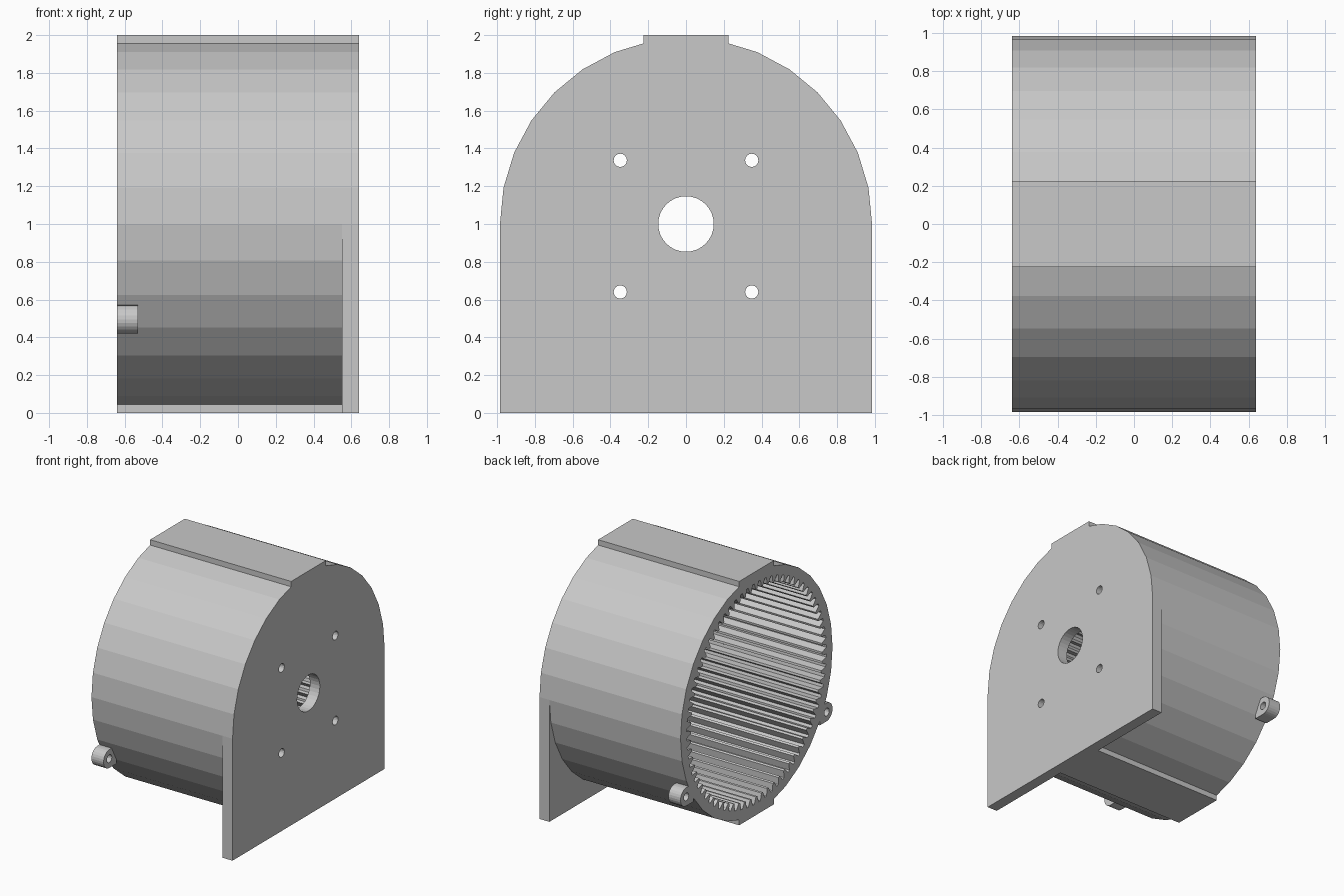
import bpy
import bmesh
from math import sin, cos, pi, radians

cube = bpy.data.objects.get("Cube")
if cube:
    bpy.data.objects.remove(cube, do_unlink=True)

GREY = (0.58, 0.58, 0.58, 1.0)
grey = bpy.data.materials.new("light grey plastic")
grey.use_nodes = True
grey.diffuse_color = GREY
grey.node_tree.nodes["Principled BSDF"].inputs["Base Color"].default_value = GREY

BACK, FLOOR, FRONT = -0.64, 0.55, 0.64   # open end, plate inside, plate outside
RADIUS, AXIS = 0.985, 1.0                # housing radius and axis height


def arc(radius, count, y=0.0, z=AXIS, start=0.0, sweep=360.0, closed=True):
    """Points on a circle or arc in the y-z plane."""
    steps = count if closed else count - 1
    angles = [radians(start + sweep * i / steps) for i in range(count)]
    return [(y + radius * cos(a), z + radius * sin(a)) for a in angles]


def prism(name, outline, x0, x1):
    """Extrude a y-z outline along x."""
    bm = bmesh.new()
    base = bm.faces.new([bm.verts.new((x0, y, z)) for y, z in outline])
    out = bmesh.ops.extrude_face_region(bm, geom=[base])
    moved = [v for v in out["geom"] if isinstance(v, bmesh.types.BMVert)]
    bmesh.ops.translate(bm, verts=moved, vec=(x1 - x0, 0, 0))
    bmesh.ops.recalc_face_normals(bm, faces=bm.faces)
    mesh = bpy.data.meshes.new(name)
    bm.to_mesh(mesh)
    bm.free()
    mesh.materials.append(grey)
    obj = bpy.data.objects.new(name, mesh)
    bpy.context.collection.objects.link(obj)
    return obj


def cut(obj, cutters):
    """Subtract the cutters, bake the result and remove them."""
    for cutter in cutters:
        mod = obj.modifiers.new("cut", "BOOLEAN")
        mod.operation = "DIFFERENCE"
        mod.solver = "EXACT"
        mod.object = cutter
    bpy.context.view_layer.update()
    graph = bpy.context.evaluated_depsgraph_get()
    baked = bpy.data.meshes.new_from_object(obj.evaluated_get(graph))
    obj.modifiers.clear()
    obj.data = baked
    for cutter in cutters:
        bpy.data.objects.remove(cutter, do_unlink=True)


# Ring gear housing, open at one end
TEETH, ROOT, TIP = 72, 0.905, 0.85
gear = []
for i in range(TEETH):
    for part, r in ((-0.36, ROOT), (-0.12, TIP), (0.12, TIP), (0.36, ROOT)):
        a = 2 * pi * (i + part) / TEETH
        gear.append((r * cos(a), AXIS + r * sin(a)))
housing = prism("ring_gear_housing", arc(RADIUS, 32), BACK, FLOOR)
cut(housing, [prism("gear_cutter", gear, BACK - 0.1, FLOOR + 0.1)])

# Mounting plate with an arched top, shaft hole and four screw holes
arch = arc(RADIUS, 17, sweep=180, closed=False) + [(-RADIUS, 0), (RADIUS, 0)]
plate = prism("mounting_plate", arch, FLOOR, FRONT)
holes = [prism("shaft_cutter", arc(0.147, 32), FLOOR - 0.1, FRONT + 0.1)]
for y in (-0.348, 0.348):
    for z in (0.64, 1.337):
        holes.append(prism("screw_cutter", arc(0.035, 16, y, z), FLOOR - 0.1, FRONT + 0.1))
cut(plate, holes)

# Flat bars along the top and bottom
for name, z0, z1 in (("top_bar", 1.92, 2.0), ("bottom_bar", 0.0, 0.08)):
    prism(name, [(-0.225, z0), (0.225, z0), (0.225, z1), (-0.225, z1)], BACK, FRONT)

# Screw lugs low on each side of the open end
LUG_Y, LUG_Z, LUG_R = 0.91, 0.495, 0.075
for name, side in (("front_lug", -1), ("back_lug", 1)):
    tab = arc(LUG_R, 13, LUG_Y, LUG_Z, -90, 180, False)
    tab += [(0.82, LUG_Z + LUG_R), (0.82, LUG_Z - LUG_R)]
    lug = prism(name, [(side * y, z) for y, z in tab], BACK, -0.53)
    cut(lug, [prism("lug_cutter", arc(0.032, 16, side * LUG_Y, LUG_Z), BACK - 0.1, -0.43)])
